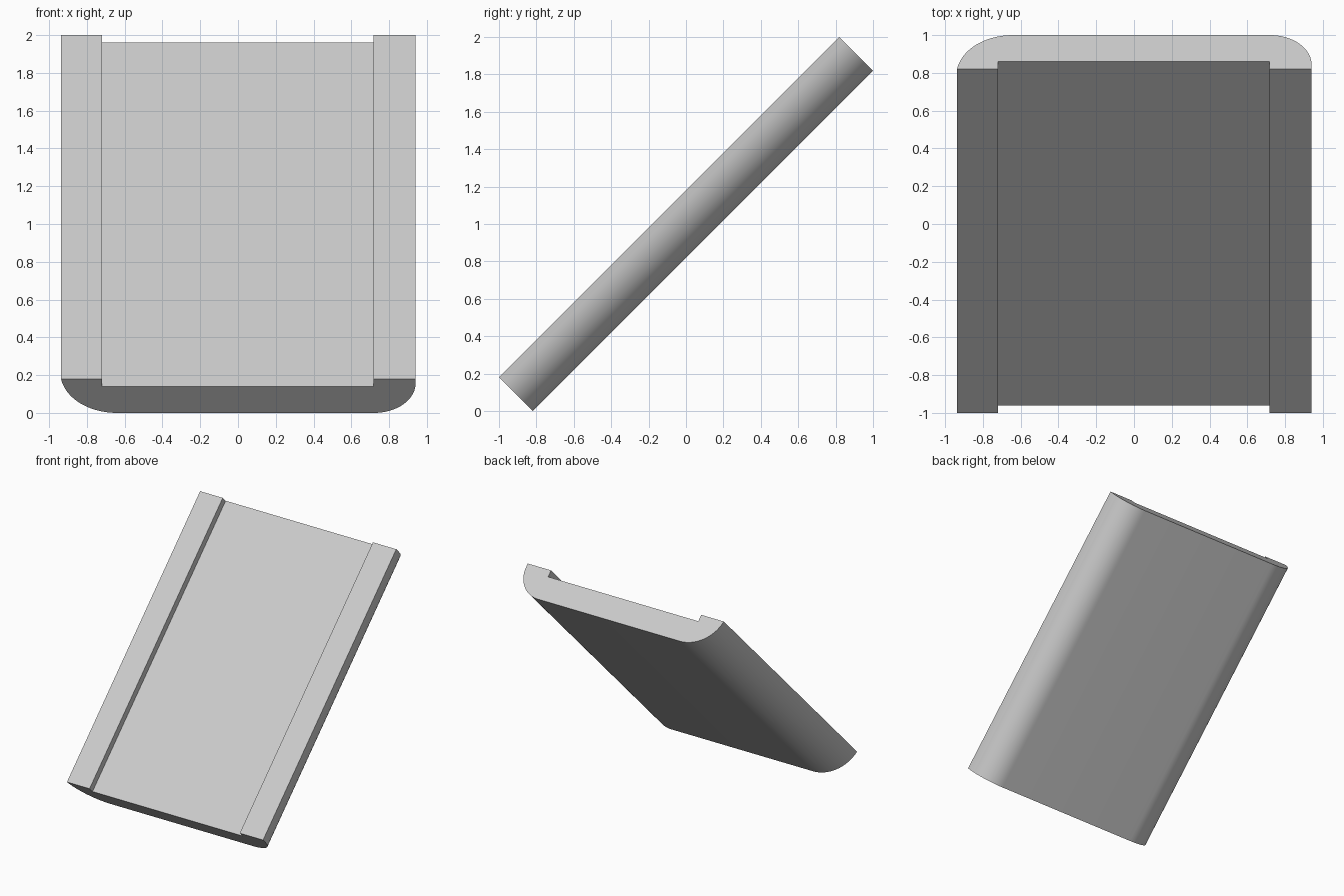
import bpy, bmesh
from math import sin, cos, pi, asin, sqrt, radians
from mathutils import Vector

cube = bpy.data.objects.get("Cube")
if cube:
    bpy.data.objects.remove(cube)

HALF = 0.94          # half width of the slab
DROP = 0.18          # thickness, measured along y and z at 45 degrees
DEPTH = DROP * sqrt(2)
RECESS = 0.04 * sqrt(2)
LENGTH = 2 - DROP
STEPS = 20

grey = bpy.data.materials.new("light grey")
grey.use_nodes = True
colour = (0.6, 0.6, 0.6, 1)
grey.diffuse_color = colour
grey.node_tree.nodes["Principled BSDF"].inputs["Base Color"].default_value = colour


def arc(cx, cd, r, start, end):
    """Points (x, depth) on a circle in the cross-section."""
    angles = [start + (end - start) * i / STEPS for i in range(STEPS + 1)]
    return [(cx + r * cos(a), cd + r * sin(a)) for a in angles]


# Cross-section: shallow channel on top, tight corner on +x, broad one on -x
small, big = 0.22, 0.30
centre = DEPTH - big
profile = [(-0.72, 0), (-0.72, RECESS), (0.717, RECESS), (0.717, 0), (HALF, 0)]
profile += arc(HALF - small, DEPTH - small, small, 0, pi / 2)
profile += arc(big - HALF, centre, big, pi / 2, pi + asin(centre / big))

# Sweep the cross-section up the slope
bm = bmesh.new()
down = Vector((0, 1, -1)) / sqrt(2)
start = Vector((0, -1, DROP))
verts = [bm.verts.new(start + Vector((x, 0, 0)) + down * d) for x, d in profile]
end_cap = bm.faces.new(verts)
swept = bmesh.ops.extrude_face_region(bm, geom=[end_cap], use_keep_orig=True)
moved = [v for v in swept["geom"] if isinstance(v, bmesh.types.BMVert)]
bmesh.ops.translate(bm, verts=moved, vec=(0, LENGTH, LENGTH))
bmesh.ops.recalc_face_normals(bm, faces=bm.faces)

mesh = bpy.data.meshes.new("channel_panel")
bm.to_mesh(mesh)
bm.free()
mesh.materials.append(grey)
panel = bpy.data.objects.new("channel_panel", mesh)
bpy.context.collection.objects.link(panel)

# Smooth the rounded sides, keep the channel and ends crisp
bpy.ops.object.select_all(action="DESELECT")
panel.select_set(True)
bpy.context.view_layer.objects.active = panel
bpy.ops.object.shade_smooth_by_angle(angle=radians(30))
